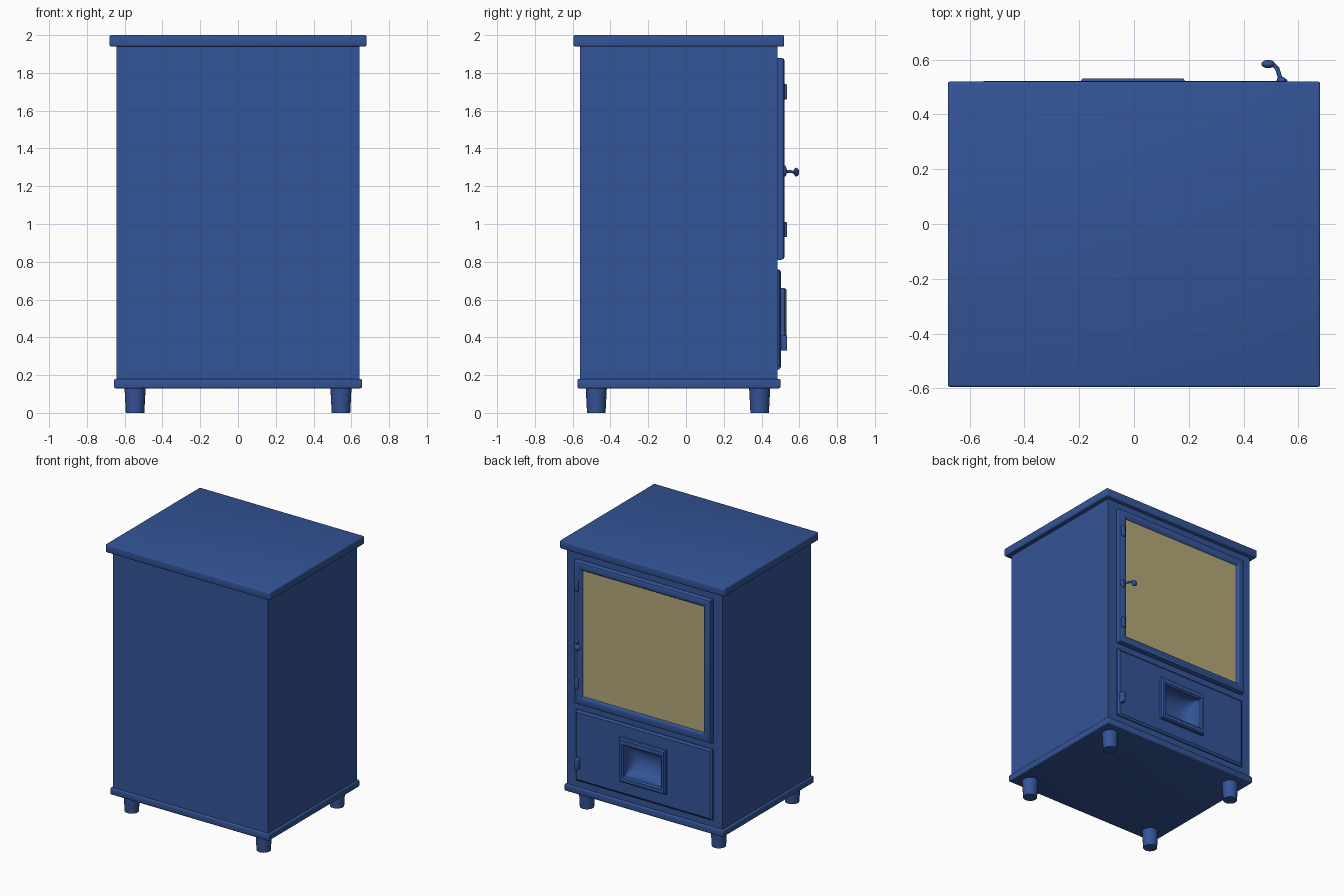
import bpy, bmesh, math
from mathutils import Vector

if "Cube" in bpy.data.objects:
    bpy.data.objects.remove(bpy.data.objects["Cube"])


def material(name, col):
    m = bpy.data.materials.new(name)
    m.diffuse_color = (*col, 1)
    m.use_nodes = True
    m.node_tree.nodes["Principled BSDF"].inputs["Base Color"].default_value = m.diffuse_color
    return m


BLUE = material("blue enamel", (0.034, 0.089, 0.31))
TAN = material("tan glass", (0.47, 0.40, 0.195))


def finish(bm, name, mat, recalc=True, angle=35):
    if recalc:
        bmesh.ops.recalc_face_normals(bm, faces=bm.faces)
    me = bpy.data.meshes.new(name)
    bm.to_mesh(me)
    bm.free()
    ob = bpy.data.objects.new(name, me)
    bpy.context.collection.objects.link(ob)
    me.materials.append(mat)
    bpy.context.view_layer.objects.active = ob
    ob.select_set(True)
    bpy.ops.object.shade_smooth_by_angle(angle=math.radians(angle))
    ob.select_set(False)
    return ob


def box(name, x0, x1, y0, y1, z0, z1, bevel=0.0, mat=BLUE):
    bm = bmesh.new()
    bmesh.ops.create_cube(bm, size=1)
    for v in bm.verts:
        v.co = ((x0 + x1) / 2 + v.co.x * (x1 - x0),
                (y0 + y1) / 2 + v.co.y * (y1 - y0),
                (z0 + z1) / 2 + v.co.z * (z1 - z0))
    if bevel:
        bmesh.ops.bevel(bm, geom=bm.edges[:], offset=bevel, segments=3,
                        profile=0.5, affect='EDGES')
    return finish(bm, name, mat)


def frame(name, loops):
    """Closed ring swept through rectangles (x0, x1, z0, z1, y)."""
    bm = bmesh.new()
    rings = [[bm.verts.new((x, y, z)) for x, z in
              ((x0, z0), (x1, z0), (x1, z1), (x0, z1))]
             for x0, x1, z0, z1, y in loops]
    for i, a in enumerate(rings):
        b = rings[(i + 1) % len(rings)]
        for k in range(4):
            j = (k + 1) % 4
            bm.faces.new((a[k], a[j], b[j], b[k]))
    return finish(bm, name, BLUE)


def rect(o, m, y):
    """Rectangle o shrunk by m, at depth y."""
    return (o[0] + m, o[1] - m, o[2] + m, o[3] - m, y)


# body with a pocket cut for the grip recess
body = box("stove_body", -0.642, 0.642, -0.56, 0.485, 0.175, 1.945)
cutter = box("recess_cutter", -0.16, 0.15, 0.3, 0.6, 0.38, 0.61)
cutter.hide_render = True
mod = body.modifiers.new("pocket", 'BOOLEAN')
mod.object = cutter
mod.operation = 'DIFFERENCE'
mod.solver = 'EXACT'
bpy.context.view_layer.objects.active = body
bpy.ops.object.modifier_apply(modifier=mod.name)
bpy.data.objects.remove(cutter)

# slabs
box("top_slab", -0.68, 0.68, -0.595, 0.52, 1.94, 2.0, 0.008)
box("base_slab", -0.656, 0.656, -0.575, 0.50, 0.13, 0.18, 0.008)

# feet
for sx in (-1, 1):
    for y in (-0.475, 0.39):
        bm = bmesh.new()
        bmesh.ops.create_cone(bm, cap_ends=True, segments=24,
                              radius1=0.049, radius2=0.056, depth=0.135)
        bmesh.ops.translate(bm, verts=bm.verts, vec=(sx * 0.545, y, 0.0675))
        finish(bm, "foot", BLUE)

# upper door: moulded frame and glass
door = (-0.565, 0.565, 0.81, 1.88)
glass = (-0.5, 0.495, 0.88, 1.815)
frame("door_frame", [rect(door, 0, 0.48), rect(door, 0, 0.505),
                     rect(door, 0.006, 0.517), rect(door, 0.016, 0.522),
                     rect(glass, -0.022, 0.522), rect(glass, -0.01, 0.516),
                     rect(glass, 0, 0.503), rect(glass, 0, 0.48)])
box("door_glass", -0.505, 0.5, 0.48, 0.506, 0.875, 1.82, mat=TAN)

# lower door with framed grip opening
lower = (-0.565, 0.565, 0.23, 0.76)
hole = (-0.16, 0.15, 0.38, 0.61)
frame("lower_door", [rect(lower, 0, 0.48), rect(lower, 0, 0.493),
                     rect(lower, 0.014, 0.503), rect(hole, 0, 0.503),
                     rect(hole, 0, 0.48)])
grip = (-0.195, 0.187, 0.335, 0.66)
frame("grip_frame", [rect(grip, 0, 0.495), rect(grip, 0, 0.522),
                     rect(grip, 0.008, 0.532), rect(hole, -0.01, 0.532),
                     rect(hole, 0, 0.522), rect(hole, 0, 0.495)])

# hollow scoop behind the opening
bm = bmesh.new()
n = 16
rows = []
for j in range(n + 1):
    row = []
    for i in range(n + 1):
        u = -math.cos(math.pi * i / n)
        w = -math.cos(math.pi * j / n)
        d = 0.1 * math.sqrt(max(0, (1 - u ** 4) * (1 - w * w)))
        row.append(bm.verts.new((-0.005 + 0.155 * u, 0.50 - d,
                                 0.495 + 0.115 * w)))
    rows.append(row)
for j in range(n):
    for i in range(n):
        bm.faces.new((rows[j][i], rows[j + 1][i],
                      rows[j + 1][i + 1], rows[j][i + 1]))
finish(bm, "grip_scoop", BLUE, recalc=False, angle=60)

# hinges
for z, y0 in ((1.70, 0.515), (0.97, 0.515), (0.37, 0.495)):
    box("hinge", 0.522, 0.552, y0, 0.536, z - 0.04, z + 0.04, 0.006)

# door handle: rosette, bent stem, knob
bm = bmesh.new()
bmesh.ops.create_uvsphere(bm, u_segments=20, v_segments=10, radius=1)
for v in bm.verts:
    v.co = (0.54 + v.co.x * 0.02, 0.522 + v.co.y * 0.012, 1.28 + v.co.z * 0.03)
finish(bm, "handle_rosette", BLUE)

path = [Vector(p) for p in ((0.54, 0.522, 1.28), (0.53, 0.545, 1.278),
                            (0.523, 0.568, 1.276), (0.51, 0.582, 1.278),
                            (0.49, 0.585, 1.28))]
bm = bmesh.new()
rings = []
for i, p in enumerate(path):
    t = (path[min(i + 1, 4)] - path[max(i - 1, 0)]).normalized()
    up = Vector((0, 0, 1))
    side = t.cross(up).normalized()
    rings.append([bm.verts.new(p + 0.008 * (side * math.cos(a) + up * math.sin(a)))
                  for a in (math.tau * k / 10 for k in range(10))])
for a, b in zip(rings, rings[1:]):
    for k in range(10):
        bm.faces.new((a[k], a[(k + 1) % 10], b[(k + 1) % 10], b[k]))
finish(bm, "handle_stem", BLUE, angle=60)

bm = bmesh.new()
bmesh.ops.create_uvsphere(bm, u_segments=20, v_segments=12, radius=1)
for v in bm.verts:
    v.co = (0.49 + v.co.x * 0.025, 0.584 + v.co.y * 0.015, 1.275 + v.co.z * 0.023)
finish(bm, "handle_knob", BLUE)
